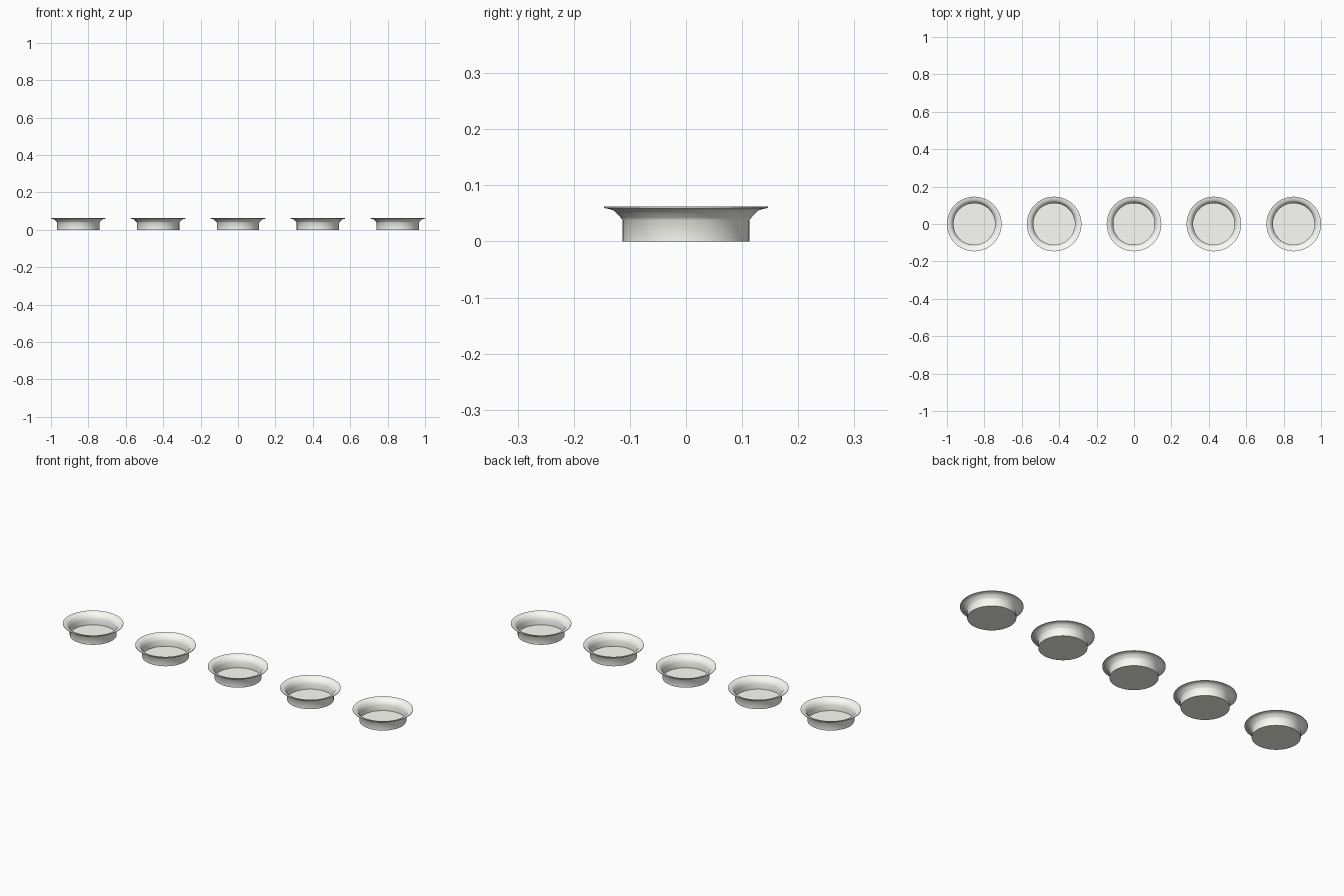
import bpy, bmesh, math

if "Cube" in bpy.data.objects:
    bpy.data.objects.remove(bpy.data.objects["Cube"])

SEGS = 64
# closed dish profile (radius, height): outside up, over the rim, inside down
PROFILE = [(0, 0), (0.113, 0), (0.113, 0.038), (0.117, 0.043), (0.123, 0.049),
           (0.129, 0.055), (0.136, 0.0575), (0.146, 0.0595), (0.146, 0.0625),
           (0.134, 0.060), (0.126, 0.0565), (0.120, 0.052), (0.114, 0.040),
           (0.111, 0.034), (0.111, 0.002), (0, 0.002)]

# pale cream glaze
glaze = bpy.data.materials.new("cream_glaze")
glaze.diffuse_color = (0.98, 0.99, 0.93, 1)
glaze.use_nodes = True
glaze.node_tree.nodes["Principled BSDF"].inputs["Base Color"].default_value = glaze.diffuse_color


def dish(name, x):
    bm = bmesh.new()
    verts = [bm.verts.new((r, 0, z)) for r, z in PROFILE]
    edges = [bm.edges.new(p) for p in zip(verts, verts[1:])]
    bmesh.ops.spin(bm, geom=verts + edges, cent=(0, 0, 0), axis=(0, 0, 1),
                   angle=2 * math.pi, steps=SEGS, use_duplicate=False)
    bmesh.ops.remove_doubles(bm, verts=bm.verts, dist=1e-5)
    bmesh.ops.recalc_face_normals(bm, faces=bm.faces)
    mesh = bpy.data.meshes.new(name)
    bm.to_mesh(mesh)
    bm.free()
    mesh.materials.append(glaze)
    ob = bpy.data.objects.new(name, mesh)
    bpy.context.collection.objects.link(ob)
    ob.location.x = x
    bpy.ops.object.select_all(action='DESELECT')
    ob.select_set(True)
    bpy.context.view_layer.objects.active = ob
    bpy.ops.object.shade_smooth_by_angle(angle=math.radians(40))


# row of five shallow flanged dishes
for i in range(5):
    dish(f"dish_{i + 1}", (i - 2) * 0.427)
